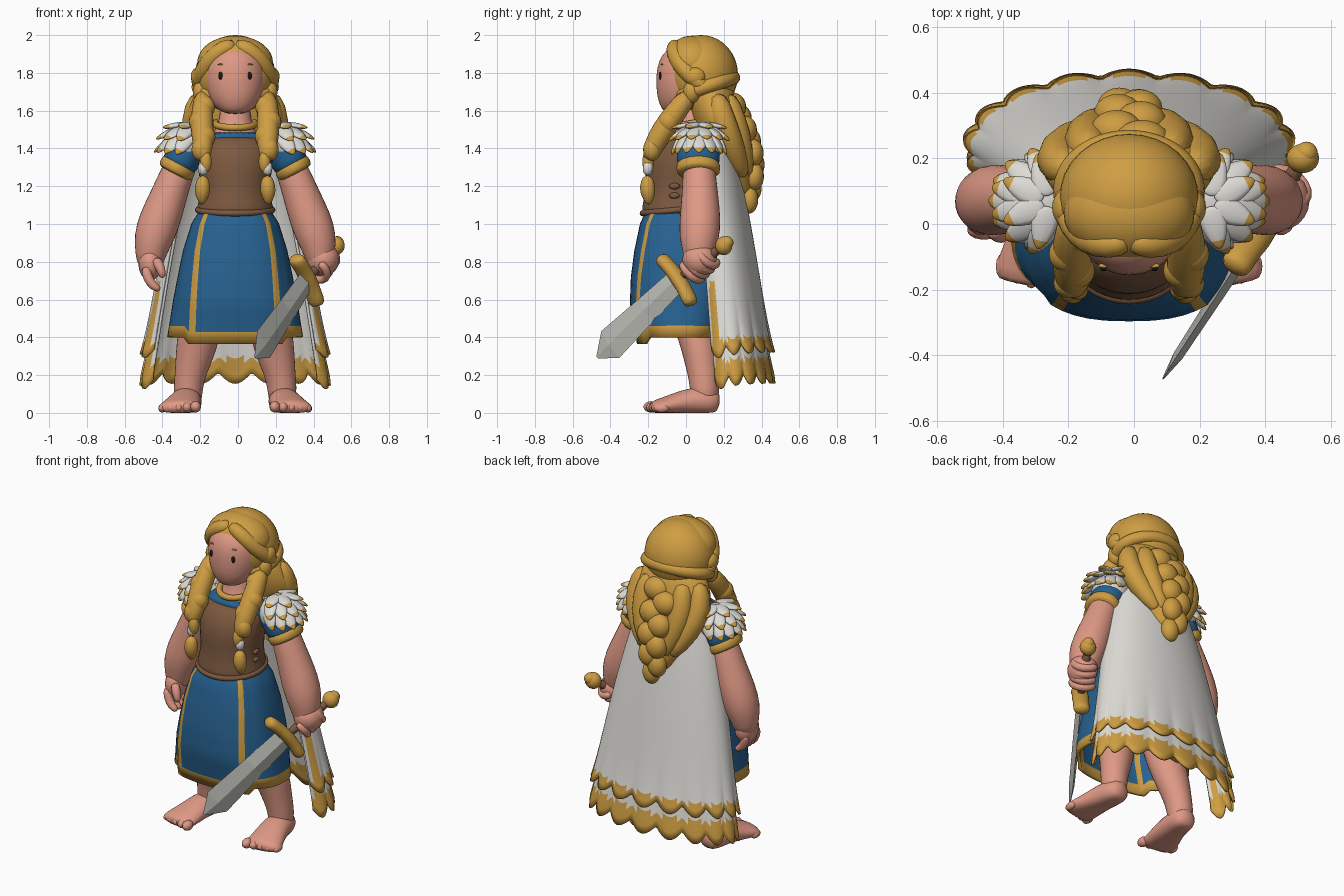
import bpy, bmesh, math
from math import sin, cos, pi, radians
from mathutils import Vector, Matrix

if "Cube" in bpy.data.objects:
    bpy.data.objects.remove(bpy.data.objects["Cube"])


def material(name, *rgb):
    m = bpy.data.materials.new(name)
    m.use_nodes = True
    m.diffuse_color = (*rgb, 1)
    m.node_tree.nodes["Principled BSDF"].inputs["Base Color"].default_value = (*rgb, 1)
    return m


GOLD = material("gold", .62, .34, .055)
SKIN = material("skin", .74, .32, .235)
BLUE = material("blue cloth", .02, .12, .28)
BROWN = material("brown leather", .2, .1, .05)
WHITE = material("white cloth", .72, .71, .67)
STEEL = material("steel", .52, .52, .48)
BLACK = material("black", .01, .01, .01)
X0 = -.015  # the figure's mirror plane
UP = (0, 0, 1)


def finish(name, bm, mats, sub=0, smooth=True, thick=0):
    bmesh.ops.recalc_face_normals(bm, faces=bm.faces[:])
    me = bpy.data.meshes.new(name)
    bm.to_mesh(me)
    bm.free()
    for m in mats:
        me.materials.append(m)
    for p in me.polygons:
        p.use_smooth = smooth
    ob = bpy.data.objects.new(name, me)
    bpy.context.collection.objects.link(ob)
    if thick:
        mod = ob.modifiers.new("thickness", "SOLIDIFY")
        mod.thickness, mod.offset = thick, 0
    if sub:
        ob.modifiers.new("smooth", "SUBSURF").levels = sub
        ob.modifiers["smooth"].render_levels = sub


def tube(name, pts, mat, sides=16, ref=(0, 1, 0), closed=False, axis=None, floor=False):
    """Loft of elliptical sections along points (x, y, z, ra, rb); axis fixes their facing."""
    bm, rings, n = bmesh.new(), [], len(pts)
    P = [Vector(p[:3]) for p in pts]
    for i, p in enumerate(pts):
        a, b = (P[i - 1], P[(i + 1) % n]) if closed else (P[max(i - 1, 0)], P[min(i + 1, n - 1)])
        t = Vector(axis) if axis else (b - a).normalized()
        u = Vector(ref).cross(t).normalized()
        v = t.cross(u)
        ring = []
        for k in range(sides):
            q = P[i] + u * p[3] * cos(2 * pi * k / sides) + v * p[-1] * sin(2 * pi * k / sides)
            if floor:
                q.z = max(q.z, 0)
            ring.append(bm.verts.new(q))
        rings.append(ring)
    for i in range(n if closed else n - 1):
        r, q = rings[i], rings[(i + 1) % n]
        for k in range(sides):
            j = (k + 1) % sides
            bm.faces.new((r[k], r[j], q[j], q[k]))
    if not closed:
        bm.faces.new(rings[0])
        bm.faces.new(rings[-1])
    finish(name, bm, [mat], 1)


def balls(name, items, mat, seg=20):
    """One object made of ellipsoids (centre, radii)."""
    bm = bmesh.new()
    for c, r in items:
        bmesh.ops.create_uvsphere(bm, u_segments=seg, v_segments=seg * 3 // 4, radius=1,
                                  matrix=Matrix.Translation(c) @ Matrix.Diagonal((*r, 1)))
    finish(name, bm, [mat])


def ring(name, c, rx, ry, r, mat, dip):
    pts = []
    for k in range(32):
        a = 2 * pi * k / 32
        pts.append((c[0] + rx * sin(a), c[1] - ry * cos(a), c[2] - dip * cos(a), r))
    tube(name, pts, mat, 8, UP, True)


def along(keys, t):
    """Linear interpolation through a list of tuples, t from 0 to 1."""
    f = t * (len(keys) - 1)
    i = min(int(f), len(keys) - 2)
    return [a + (b - a) * (f - i) for a, b in zip(keys[i], keys[i + 1])]


# Head and face
tube("head", [(X0, -.05, 1.583, .03), (X0, -.045, 1.592, .07), (X0, -.03, 1.62, .108, .105), (X0, -.015, 1.67, .14, .138),
              (X0, -.005, 1.73, .157, .153), (X0, 0, 1.79, .162, .158), (X0, 0, 1.86, .154, .148),
              (X0, 0, 1.92, .115, .11), (X0, 0, 1.945, .05)], SKIN, 28, axis=UP)
tube("neck", [(X0, .02, 1.4, .15, .13), (X0, .02, 1.49, .12, .11), (X0, .03, 1.54, .08), (X0, .03, 1.7, .08)],
     SKIN, axis=UP)
for side, s in (("left", 1), ("right", -1)):
    balls(side + "_eye", [((X0 + s * .077, -.136, 1.785), (.012, .008, .021))], BLACK, 12)
    balls(side + "_brow", [((X0 + s * .077, -.127, 1.845), (.017, .007, .004))], GOLD, 12)

# Hair: crown, band, flowing back and long back braid
balls("hair_crown", [((X0, .08, 1.79), (.212, .195, .21)), ((X0, .035, 1.855), (.2, .152, .142))], GOLD, 32)
ring("hair_band", (X0, .1, 1.725), .195, .15, .042, GOLD, .05)
tube("back_hair", [(X0, .12, 1.77, .17, .12), (X0, .14, 1.66, .23, .13), (X0, .17, 1.54, .285, .135),
                   (X0, .22, 1.4, .225, .125), (X0, .27, 1.25, .13, .09), (X0, .3, 1.12, .06, .05)],
     GOLD, 24, axis=UP)
braid = []
for i in range(9):
    t, s = i / 8, (-1) ** i
    braid.append(((X0 + s * .04 * (1 - .4 * t), .25 + .08 * sin(t * 2.7) + .05 * t, 1.62 - .49 * t),
                  (.085 - .03 * t, .068 - .02 * t, .075)))
balls("back_braid", braid, GOLD)
for side, s in (("left", 1), ("right", -1)):
    x = lambda v: X0 + s * v
    tube(side + "_parted_lock", [(x(-.005), -.05, 1.95, .035), (x(.06), -.068, 1.935, .045),
         (x(.125), -.05, 1.88, .05), (x(.17), -.005, 1.81, .048), (x(.2), .06, 1.75, .045),
         (x(.18), .14, 1.7, .03)], GOLD, 12, UP)
    balls(side + "_side_knot", [((x(.195), .05, 1.78), (.04, .055, .05))], GOLD)
    for j in range(2):
        w = .23 - .09 * j
        tube(f"{side}_back_lock_{j}", [(x(w * .8), .16 + .05 * j, 1.7, .05), (x(w), .19 + .06 * j, 1.55, .075),
             (x(w * .8), .25 + .04 * j, 1.4, .07), (x(w * .35), .31 + .02 * j, 1.23, .035)], GOLD, 12)
    # Front braid, its tie and tassel
    path = [(.165, .03, 1.7, .05), (.175, -.05, 1.6, .06), (.175, -.12, 1.5, .064),
            (.17, -.175, 1.41, .056), (.17, -.2, 1.33, .035)]
    tube(side + "_front_strand", [(x(p[0]), *p[1:]) for p in path], GOLD, 12)
    lumps = []
    for i in range(6):
        q = along(path, i / 5)
        lumps.append(((x(q[0] + .014 * (-1) ** i), q[1], q[2]), (q[3] * .9, q[3] * .9, .06)))
    balls(side + "_front_braid", lumps, GOLD)
    tube(side + "_braid_tie", [(x(.17), -.2, 1.34, .03), (x(.17), -.203, 1.25, .03)], WHITE, 12)
    tube(side + "_tassel", [(x(.17), -.203, 1.26, .025), (x(.172), -.205, 1.2, .045),
                            (x(.175), -.2, 1.15, .04), (x(.175), -.195, 1.1, .01)], GOLD, 12)

# Torso
tube("bodice", [(X0, -.04, 1.03, .2, .185), (X0, -.04, 1.07, .208, .197), (X0, -.04, 1.11, .197, .19),
                (X0, -.035, 1.19, .182, .178), (X0, -.035, 1.3, .2, .185), (X0, -.025, 1.39, .2, .165),
                (X0, 0, 1.44, .185, .155), (X0, .01, 1.465, .15, .135)], BROWN, 24, axis=UP)
tube("shirt_yoke", [(X0, .05, 1.34, .23, .14), (X0, .045, 1.43, .235, .15), (X0, .03, 1.475, .17, .14),
                    (X0, .02, 1.49, .12, .12)], BLUE, 24, axis=UP)
ring("bodice_rim", (X0, -.04, 1.075), .198, .19, .018, BROWN, .018)
ring("collar", (X0, .02, 1.53), .105, .115, .02, GOLD, .02)
for s in (1, -1):
    for z in (1.15, 1.2):
        balls("side_buckle", [((X0 + s * .185, -.06, z), (.014, .03, .017))], BROWN, 8)

# Skirt with gold hem and two gold stripes framing a lower front panel
bm, grid, N = bmesh.new(), [], 48
profile = [(1.09, .165, .15), (1.0, .222, .192), (.86, .266, .222), (.73, .293, .24), (.6, .318, .245), (.46, .34, .217)]
levels = [along(profile, i / 15) for i in range(16)] + [[.4, .35, .208]]
for i, (z, rx, ry) in enumerate(levels):
    row = []
    for k in range(N):
        a, panel = 2 * pi * k / N, min(k, N - k) <= 5
        o, d = (.01, .035 * (i / 16) ** 2) if panel else (0, 0)
        a += .18 * sin(2 * a) * (1 - i / 16)
        px, py = [math.copysign(abs(c) ** .78, c) for c in (sin(a), cos(a))]
        row.append(bm.verts.new((X0 + (rx + o) * px, -.032 - (ry + o) * py, z - d)))
    grid.append(row)
for i in range(16):
    for k in range(N):
        j = (k + 1) % N
        f = bm.faces.new((grid[i][k], grid[i][j], grid[i + 1][j], grid[i + 1][k]))
        f.material_index = 1 if i == 15 or k in (4, N - 5) else 0
finish("skirt", bm, [BLUE, GOLD], 0, True, .02)


# Cape layers with scalloped gold hems and front edges turned in
def cape(name, out, z_end, scallop, trim):
    bm, cols, rows, grid = bmesh.new(), 120, 30, []
    for i in range(rows + 1):
        v = i / rows
        row = []
        for k in range(cols + 1):
            u = 2 * k / cols - 1
            wave = abs(cos(pi * 5.5 * u))
            hem = z_end - scallop * wave - .04 * abs(u) ** 4
            z = 1.5 + (hem - 1.5) * v
            w = min(1, (1.5 - z) / 1.3)
            r = out + .02 * wave * v ** 9
            a = u * radians(116)
            row.append(bm.verts.new((X0 + (.18 + .305 * w ** .68 + r) * sin(a),
                                     .09 + .155 * w ** .8 + (.12 + .085 * w ** .8 + r) * cos(a), z)))
        grid.append(row)
    for i in range(rows):
        for k in range(cols):
            f = bm.faces.new((grid[i][k], grid[i][k + 1], grid[i + 1][k + 1], grid[i + 1][k]))
            u, z = abs(2 * (k + .5) / cols - 1), f.calc_center_median().z
            tip = trim + (abs(cos(pi * 5.5 * u)) > .6)
            f.material_index = 1 if i >= rows - tip or (.88 < u < .96 and z < .68) else 0
    finish(name, bm, [WHITE, GOLD], 0, True, .014)


cape("cape_lining", -.003, .215, .06, 2)
cape("cape_outer", .014, .375, .055, 1)

for side, s in (("left", 1), ("right", -1)):
    x = lambda v: X0 + s * v
    # Sleeve and arm
    tube(side + "_sleeve", [(x(.17), .06, 1.46, .08, .1), (x(.24), .065, 1.41, .1, .115),
                            (x(.285), .065, 1.34, .1, .115), (x(.315), .065, 1.28, .092, .112)], BLUE, 20)
    tube(side + "_cuff", [(x(.29), .065, 1.325, .085, .105), (x(.295), .065, 1.315, .1, .118),
                          (x(.32), .065, 1.275, .1, .118), (x(.325), .065, 1.265, .083, .1)], GOLD, 20)
    tube(side + "_arm", [(x(.26), .07, 1.38, .08), (x(.315), .07, 1.25, .09), (x(.355), .075, 1.14, .1),
                         (x(.4), .075, 1.02, .113, .112), (x(.435), .07, .92, .107, .108), (x(.45), .065, .83, .08),
                         (x(.45), .06, .76, .065)], SKIN)

    # Shoulder feathers: three overlapping rows sweeping down and outward, with gold tips
    balls(side + "_shoulder_pad", [((x(.25), .07, 1.42), (.105, .125, .11))], WHITE)
    bm = bmesh.new()
    for e, count in ((62, 4), (36, 6), (8, 7)):
        for j in range(count):
            el, az = radians(e), radians(-84 + 168 * j / (count - 1))
            normal = Vector((s * cos(el) * cos(az), cos(el) * sin(az), sin(el)))
            down = Vector((s * sin(el) * cos(az), sin(el) * sin(az), -cos(el)))
            d = (down + normal * .3 + Vector((s * .6 * cos(el) ** 2, 0, 0))).normalized()
            wide = d.cross(normal).normalized()
            thin = d.cross(wide)
            at = Vector((x(.25), .07, 1.43)) + Vector((normal.x * .108, normal.y * .112, normal.z * .11)) + d * .03
            M = Matrix((wide * .04, thin * .014, d * .068)).transposed().to_4x4()
            made = bmesh.ops.create_uvsphere(bm, u_segments=10, v_segments=10, radius=1)["verts"]
            for f in {f for v in made for f in v.link_faces}:
                f.material_index = 1 if f.calc_center_median().z > .6 else 0
            for v in made:
                v.co.x *= 1 - .35 * v.co.z
            bmesh.ops.transform(bm, matrix=Matrix.Translation(at) @ M, verts=made)
    finish(side + "_shoulder_feathers", bm, [WHITE, GOLD])

    # Leg, foot and toes
    tube(side + "_leg", [(x(.15), 0, .65, .11), (x(.18), .035, .48, .11, .105), (x(.203), .07, .36, .114, .1),
                         (x(.235), .09, .22, .085), (x(.25), .1, .13, .078), (x(.25), .1, .03, .075)], SKIN)
    tube(side + "_foot", [(x(.245), .18, .05, .05, .05), (x(.25), .13, .06, .08, .075), (x(.262), .03, .065, .085, .075),
                          (x(.28), -.07, .045, .1, .055), (x(.3), -.15, .03, .115, .042),
                          (x(.305), -.19, .025, .1, .03)], SKIN, 16, UP, floor=True)
    balls(side + "_toes", [((x(.21 + .044 * j), -.185 + .014 * j, .032 - .002 * j),
                            (.029 - .002 * j, .04, .03 - .002 * j)) for j in range(5)], SKIN, 12)

# Open right hand
balls("right_palm", [((-.465, .05, .79), (.062, .085, .09))], SKIN)
for j in range(4):
    y = -.01 + .037 * j
    tube("right_finger", [(-.49, y, .78, .028), (-.48, y - .01, .715, .028), (-.45, y - .015, .67, .026),
                          (-.41, y - .015, .65, .016)], SKIN, 10)
tube("right_thumb", [(-.44, -.01, .82, .03), (-.41, -.035, .77, .028), (-.395, -.04, .71, .018)], SKIN, 10)

# Sword in its own frame: a along the blade, g along the guard, n across
guard, tip, pommel = Vector((.37, -.04, .71)), Vector((.09, -.47, .295)), Vector((.515, .2, .885))
a = (tip - guard).normalized()
g = Vector((.1, .14, -.27))
g = (g - a * g.dot(a)).normalized()
n = a.cross(g)
length = (tip - guard).length
bm, rings = bmesh.new(), []
for t, w, h in ((0, .064, .022), (.4, .076, .02), (.84, .092, .016), (1, .008, .003)):
    c = guard + a * length * t
    rings.append([bm.verts.new(c + o) for o in (g * w, n * h, -g * w, -n * h)])
for r, q in zip(rings, rings[1:]):
    for k in range(4):
        bm.faces.new((r[k], r[k - 1], q[k - 1], q[k]))
bm.faces.new(rings[0])
bm.faces.new(rings[-1])
finish("sword_blade", bm, [STEEL], 0, False)
tube("sword_guard", [(*(guard + g * d + a * (d * d * .8)), r, r * 1.3) for d, r in
                     ((-.165, .034), (-.13, .04), (-.06, .036), (0, .042), (.06, .036), (.13, .04), (.165, .034))],
     GOLD, 12, n)
tube("sword_grip", [(*guard, .027), (*((guard + pommel) / 2), .03), (*pommel, .027)], BROWN, 12, n)
balls("sword_pommel", [(pommel, (.05, .045, .05)), (pommel - a * .025, (.035, .035, .035))], GOLD)

# Left fist closed round the grip
fist = guard.lerp(pommel, .47)
balls("left_fist", [(fist + Vector((.01, 0, .02)), (.088, .092, .09))], SKIN)
for j in range(4):
    c = fist + a * (.06 - .04 * j)
    pts = []
    for k in range(6):
        b = radians(-70 + 42 * k)
        pts.append((*(c + g * .07 * cos(b) + n * .07 * sin(b)), .024))
    tube("left_finger", pts, SKIN, 10, a)
